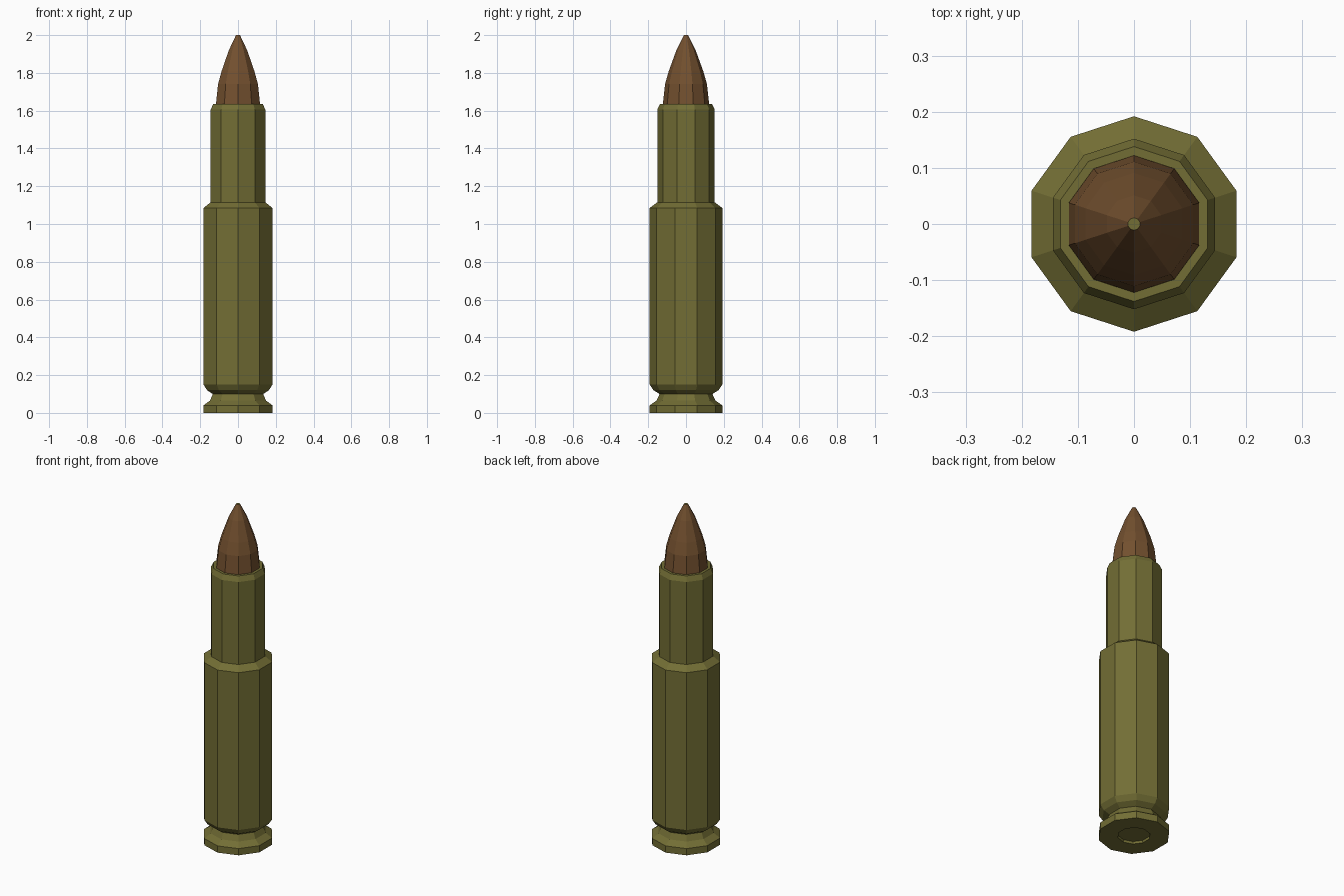
import bpy
import bmesh
from math import sin, cos, tau, pi

cube = bpy.data.objects.get("Cube")
if cube:
    bpy.data.objects.remove(cube)

SIDES = 10


def material(name, rgb):
    mat = bpy.data.materials.new(name)
    mat.use_nodes = True
    color = (*rgb, 1)
    mat.diffuse_color = color
    mat.node_tree.nodes["Principled BSDF"].inputs["Base Color"].default_value = color
    return mat


def lathe(name, profile, mats):
    """Revolve (radius, height) points into a faceted body, capped at both ends."""
    bm = bmesh.new()
    rings = []
    for r, z in profile:
        angles = [pi / 2 + tau * i / SIDES for i in range(SIDES)]
        rings.append([bm.verts.new((r * cos(a), r * sin(a), z)) for a in angles])
    for low, high in zip(rings, rings[1:]):
        for i in range(SIDES):
            j = (i + 1) % SIDES
            bm.faces.new((low[i], low[j], high[j], high[i]))
    bm.faces.new(rings[0][::-1])
    tip = bm.faces.new(rings[-1])
    tip.material_index = len(mats) - 1
    bmesh.ops.recalc_face_normals(bm, faces=bm.faces)
    mesh = bpy.data.meshes.new(name)
    bm.to_mesh(mesh)
    bm.free()
    for mat in mats:
        mesh.materials.append(mat)
    obj = bpy.data.objects.new(name, mesh)
    bpy.context.collection.objects.link(obj)
    return obj


olive = material("olive brass", (0.17, 0.155, 0.035))
copper = material("brown copper", (0.17, 0.08, 0.028))

# Casing: recessed primer pocket, rim, extractor groove, body, shoulder, neck
lathe("casing", [
    (0.087, 0.015), (0.087, 0), (0.192, 0), (0.192, 0.04),
    (0.156, 0.065), (0.14, 0.1), (0.172, 0.12), (0.192, 0.15),
    (0.192, 1.085), (0.152, 1.115), (0.152, 1.605), (0.138, 1.635),
    (0.122, 1.635),
], [olive])

# Pointed projectile with a small flat olive tip
lathe("projectile", [
    (0.123, 1.6), (0.122, 1.64), (0.111, 1.74), (0.091, 1.81),
    (0.051, 1.92), (0.011, 2),
], [copper, olive])
